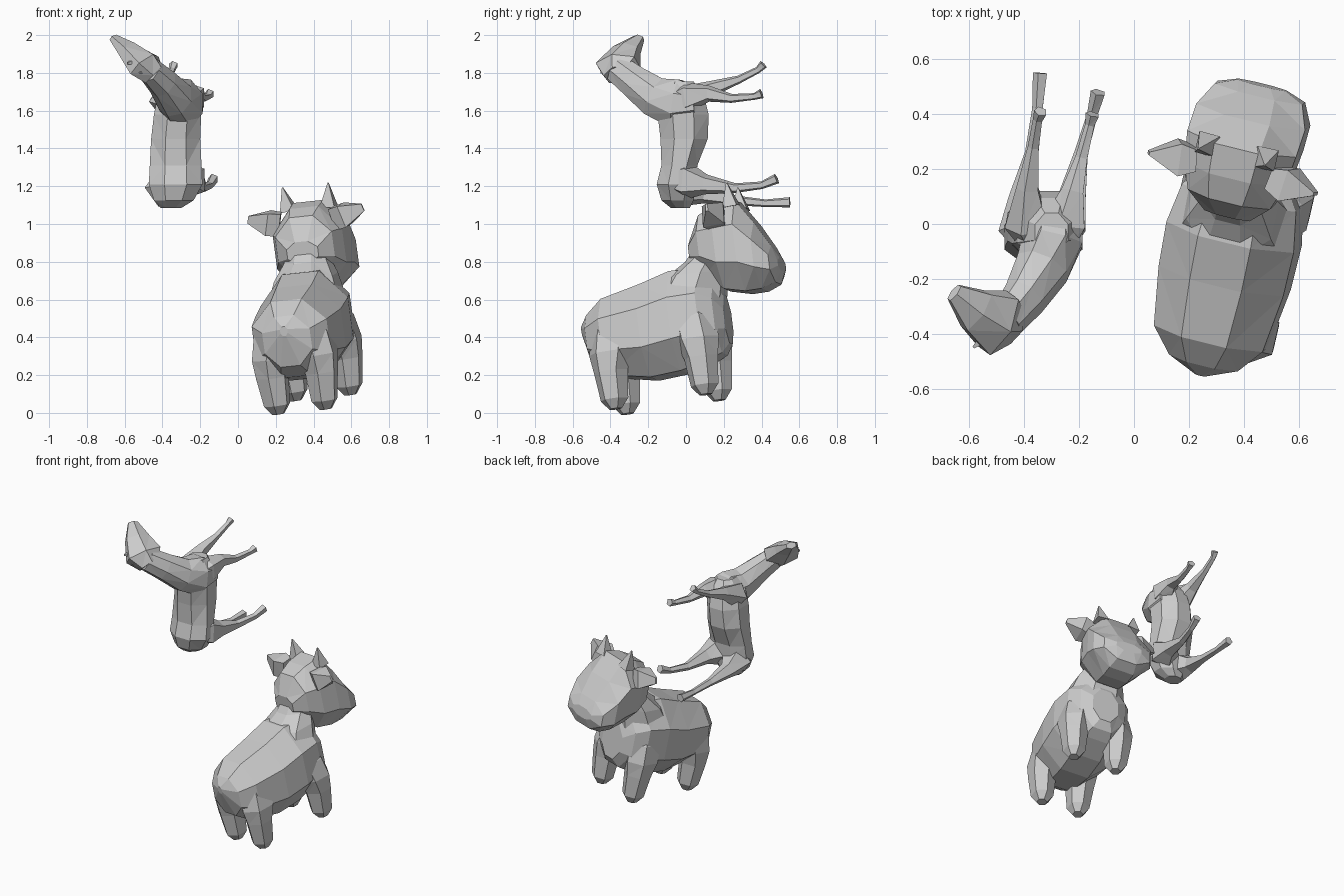
import bpy, bmesh
from math import pi, cos, sin, radians
from mathutils import Vector, Matrix


def loft(name, rings, hint=(1, 0, 0), axis=None, n=8, mat=None):
    """Faceted tube. rings: (x, y, z, half-size along hint, half-size across)."""
    bm = bmesh.new()
    pts = [Vector(r[:3]) for r in rings]
    k = 1 / cos(pi / n)
    loops = []
    for i, r in enumerate(rings):
        t = Vector(axis) if axis else pts[min(i + 1, len(pts) - 1)] - pts[max(i - 1, 0)]
        t.normalize()
        u = Vector(hint)
        u = (u - t * u.dot(t)).normalized()
        v = t.cross(u)
        ring = []
        for j in range(n):
            a = 2 * pi * (j + 0.5) / n
            ring.append(bm.verts.new(pts[i] + u * cos(a) * r[3] * k + v * sin(a) * r[4] * k))
        loops.append(ring)
    for a, b in zip(loops, loops[1:]):
        for j in range(n):
            bm.faces.new((a[j], a[(j + 1) % n], b[(j + 1) % n], b[j]))
    bm.faces.new(loops[0][::-1])
    bm.faces.new(loops[-1])
    if mat:
        bm.transform(mat)
    bmesh.ops.triangulate(bm, faces=[f for f in bm.faces if len(f.verts) == 4])
    bmesh.ops.recalc_face_normals(bm, faces=bm.faces)
    me = bpy.data.meshes.new(name)
    bm.to_mesh(me)
    bm.free()
    ob = bpy.data.objects.new(name, me)
    bpy.context.collection.objects.link(ob)
    return ob


# ---- Stocky calf, built facing local +y, then turned and tilted
M = (Matrix.Translation((0.395, -0.1, 0.045)) @ Matrix.Rotation(radians(-13), 4, 'Z')
     @ Matrix.Rotation(radians(8.5), 4, 'X') @ Matrix.Rotation(radians(-6), 4, 'Y'))


def slices(rows):
    """Side profile rows (y, top, bottom, half width) to rings."""
    return [(0, y, (t + b) / 2, w, (t - b) / 2) for y, t, b, w in rows]


loft("calf_body", slices([
    (-.41, .48, .43, .02), (-.365, .53, .26, .13), (-.27, .60, .19, .205),
    (-.05, .645, .145, .235), (.12, .69, .155, .24), (.27, .68, .19, .215),
    (.345, .62, .22, .16), (.385, .52, .27, .09)]), axis=(0, 1, 0), mat=M)
loft("calf_neck", [(0, .16, .50, .205, .21), (0, .235, .65, .16, .165),
                   (0, .305, .73, .115, .105), (0, .35, .80, .10, .09)],
     axis=(0, 0, 1), mat=M)
loft("calf_head", slices([
    (.235, .84, .72, .085), (.305, .965, .64, .155), (.40, 1.0, .555, .19),
    (.515, 1.015, .525, .205), (.605, .88, .525, .205), (.68, .745, .55, .165),
    (.71, .68, .61, .09)]), axis=(0, 1, 0), mat=M)
for s, side in ((-1, "left"), (1, "right")):
    for y, end, x in ((-.25, "rear", .13), (.25, "front", .15)):
        loft(f"calf_{end}_leg_{side}", [
            (s * x, y, 0, .03, .03), (s * x, y, .05, .063, .065),
            (s * (x + .005), y, .2, .078, .08), (s * x, y * .95, .30, .092, .105),
            (s * (x - .02), y * .88, .42, .09, .105),
            (s * (x - .06), y * .82, .54, .06, .07)], axis=(0, 0, 1), n=6, mat=M)
    loft(f"calf_ear_{side}", [
        (s * .15, .43, .92, .04, .06), (s * .21, .42, .935, .06, .06),
        (s * .315, .415, .965, .006, .02)], hint=(0, 1, 0), n=4, mat=M)
    loft(f"calf_horn_{side}", [
        (s * .11, .50, .98, .04, .04), (s * .125, .495, 1.105, .003, .003)], n=4, mat=M)

# ---- Slender long-necked animal, reared upright with its legs pointing back
loft("deer_body", [
    (-.355, -.03, 1.085, .055, .05), (-.34, -.045, 1.125, .105, .085),
    (-.33, -.05, 1.21, .142, .105), (-.33, -.035, 1.31, .137, .095),
    (-.33, -.01, 1.45, .13, .125), (-.32, -.015, 1.58, .125, .135),
    (-.31, -.02, 1.68, .115, .115), (-.30, -.03, 1.755, .06, .07)], axis=(0, 0, 1))
loft("deer_neck", [
    (-.285, .05, 1.64, .10, .09), (-.295, -.05, 1.635, .11, .13),
    (-.335, -.16, 1.67, .095, .105),
    (-.40, -.27, 1.75, .075, .085), (-.47, -.36, 1.82, .06, .075)])
loft("deer_head", [
    (-.445, -.36, 1.79, .07, .055), (-.495, -.36, 1.84, .115, .07),
    (-.575, -.315, 1.918, .078, .045), (-.655, -.25, 1.983, .032, .02)],
    hint=(-.16, -.17, .03), n=6)
for base, tip, side in (((-.53, -.40, 1.86), (-.585, -.45, 1.85), "left"),
                        ((-.49, -.41, 1.82), (-.52, -.45, 1.80), "right")):
    loft(f"deer_ear_{side}", [(*base, .025, .025), (*tip, .004, .004)], n=4, hint=(0, 0, 1))

# Legs: path points with thickness, thigh to hoof
legs = {
    "deer_front_leg_left": [(-.37, -.09, 1.63, .03), (-.385, -.01, 1.65, .07),
                            (-.385, .13, 1.715, .036), (-.365, .28, 1.765, .018),
                            (-.35, .38, 1.815, .015), (-.34, .41, 1.845, .02)],
    "deer_front_leg_right": [(-.25, -.09, 1.66, .03), (-.25, 0, 1.67, .07),
                             (-.22, .12, 1.69, .036), (-.19, .24, 1.665, .02),
                             (-.16, .36, 1.675, .015), (-.15, .40, 1.69, .022)],
    "deer_hind_leg_left": [(-.37, -.10, 1.20, .04), (-.39, -.01, 1.19, .085),
                           (-.40, .10, 1.16, .045), (-.37, .26, 1.125, .022),
                           (-.35, .42, 1.11, .017), (-.34, .55, 1.115, .023)],
    "deer_hind_leg_right": [(-.27, -.10, 1.23, .04), (-.26, .0, 1.23, .085),
                            (-.22, .10, 1.21, .045), (-.19, .26, 1.19, .022),
                            (-.15, .40, 1.205, .017), (-.13, .48, 1.24, .023)],
}
for name, path in legs.items():
    loft(name, [(x, y, z, r, r) for x, y, z, r in path], n=5)
